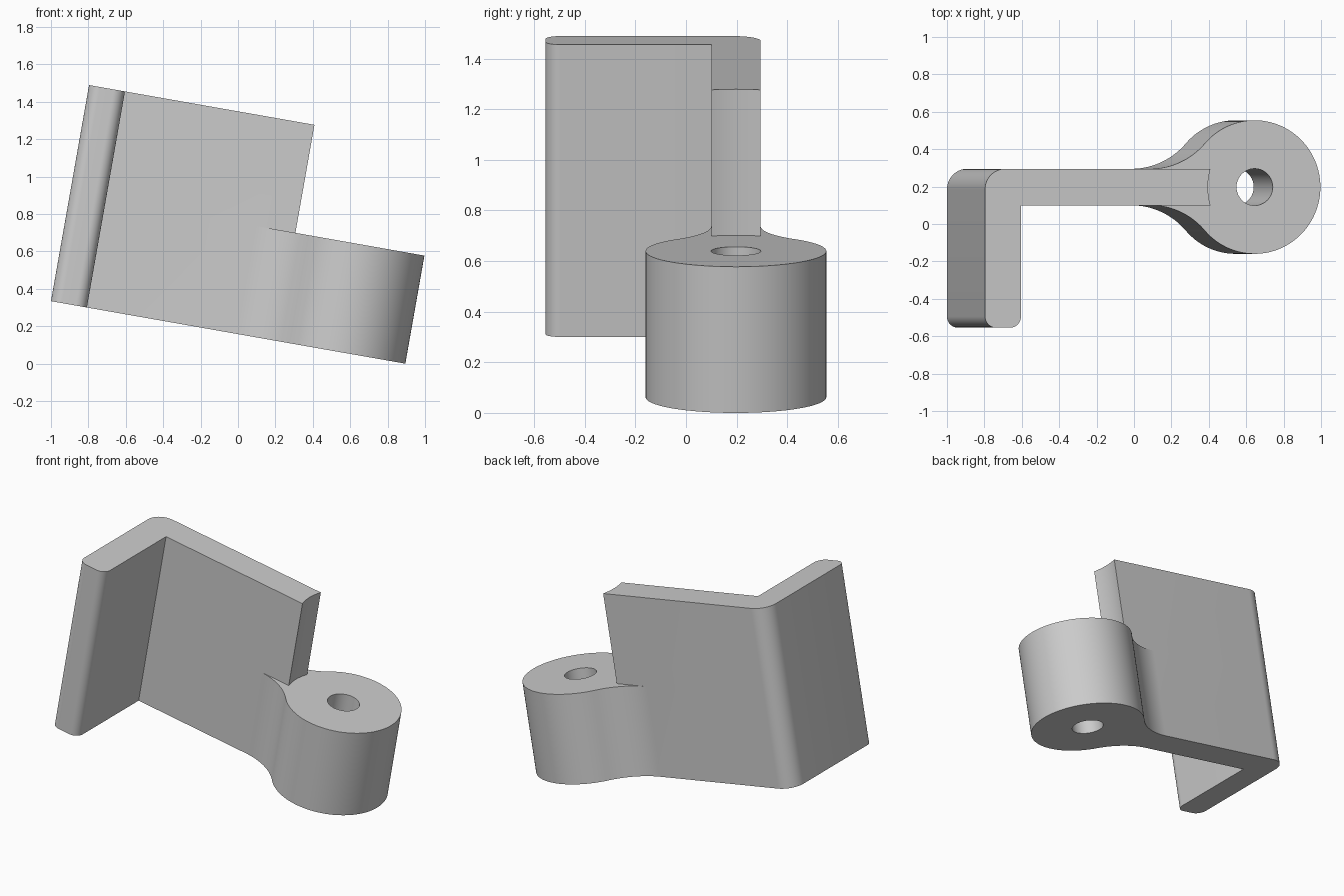
import bpy, bmesh
from math import sin, cos, atan2, asin, sqrt, pi, radians
from mathutils import Matrix

old = bpy.data.objects.get("Cube")
if old:
    bpy.data.objects.remove(old, do_unlink=True)

# Dimensions in the untilted bracket frame, leaf centred on y = 0
HEIGHT = 1.173
STEP = HEIGHT / 2
THICK = 0.195
HALF = THICK / 2
BARREL_X, BARREL_R, HOLE_R = 1.567, 0.357, 0.0985
NECK_R = 0.39
FLANGE_Y = -0.752
END_R, BEND_R = 0.06, 0.11


def arc(cx, cy, r, a0, a1, n):
    return [(cx + r * cos(a0 + (a1 - a0) * i / n),
             cy + r * sin(a0 + (a1 - a0) * i / n)) for i in range(n + 1)]


# Barrel outline: neck fillet, round barrel, neck fillet
reach = sqrt((BARREL_R + NECK_R) ** 2 - (HALF + NECK_R) ** 2)
neck_x, neck_y = BARREL_X - reach, HALF + NECK_R
turn = atan2(neck_y, reach)
barrel = (arc(neck_x, -neck_y, NECK_R, pi / 2, turn, 20)[1:]
          + arc(BARREL_X, 0, BARREL_R, pi + turn, 3 * pi - turn, 80)[1:-1]
          + arc(neck_x, neck_y, NECK_R, -turn, -pi / 2, 20)[:-1])

# Leaf and flange outline: back of leaf, outer bend, rounded flange end, inside corner
leaf = ([(neck_x, HALF)]
        + arc(BEND_R, HALF - BEND_R, BEND_R, pi / 2, pi, 16)
        + arc(END_R, FLANGE_Y + END_R, END_R, pi, 1.5 * pi, 16)
        + arc(THICK - END_R, FLANGE_Y + END_R, END_R, 1.5 * pi, 2 * pi, 16)
        + [(THICK, -HALF), (neck_x, -HALF)])

# Hollow end of the upper leaf, concentric with the barrel
dip = asin(HALF / BARREL_R)
hollow = arc(BARREL_X, 0, BARREL_R, pi + dip, pi - dip, 12)
hole = arc(BARREL_X, 0, HOLE_R, 0, 2 * pi, 40)[:-1]

bm = bmesh.new()


def ring(points, z):
    return [bm.verts.new((x, y, z)) for x, y in points]


def wall(low, high, closed=False):
    count = len(low) if closed else len(low) - 1
    for i in range(count):
        j = (i + 1) % len(low)
        bm.faces.new((low[i], low[j], high[j], high[i]))


def cap(*loops):
    edges = []
    for loop in loops:
        for a, b in zip(loop, loop[1:] + loop[:1]):
            edges.append(bm.edges.get((a, b)) or bm.edges.new((a, b)))
    bmesh.ops.triangle_fill(bm, edges=edges, use_beauty=True)


leaf_low, leaf_mid, leaf_top = (ring(leaf, z) for z in (0, STEP, HEIGHT))
barrel_low, barrel_mid = ring(barrel, 0), ring(barrel, STEP)
hollow_mid, hollow_top = ring(hollow, STEP), ring(hollow, HEIGHT)
hole_low, hole_mid = ring(hole, 0), ring(hole, STEP)

# Walls
wall(leaf_low, leaf_mid)
wall(leaf_mid, leaf_top)
wall([leaf_low[-1]] + barrel_low + [leaf_low[0]],
     [leaf_mid[-1]] + barrel_mid + [leaf_mid[0]])
wall([leaf_mid[-1]] + hollow_mid + [leaf_mid[0]],
     [leaf_top[-1]] + hollow_top + [leaf_top[0]])
wall(hole_low, hole_mid, closed=True)

# Underside, top of leaf, and shoulder around the barrel
cap(leaf_low + barrel_low, hole_low)
cap(leaf_top + hollow_top)
cap([leaf_mid[-1]] + barrel_mid + [leaf_mid[0]] + hollow_mid[::-1], hole_mid)
bmesh.ops.recalc_face_normals(bm, faces=bm.faces[:])

# Tilt the bracket and stand it on the ground
bm.transform(Matrix.Translation((-1, 0.1975, 0.334))
             @ Matrix.Rotation(radians(10), 4, "Y"))

mesh = bpy.data.meshes.new("hinge_bracket")
bm.to_mesh(mesh)
bm.free()
bracket = bpy.data.objects.new("hinge_bracket", mesh)
bpy.context.collection.objects.link(bracket)

grey = bpy.data.materials.new("plain_grey")
grey.use_nodes = True
colour = (0.6, 0.6, 0.6, 1)
grey.diffuse_color = colour
grey.node_tree.nodes["Principled BSDF"].inputs["Base Color"].default_value = colour
mesh.materials.append(grey)

bpy.context.view_layer.objects.active = bracket
bracket.select_set(True)
bpy.ops.object.shade_smooth_by_angle(angle=radians(30))
